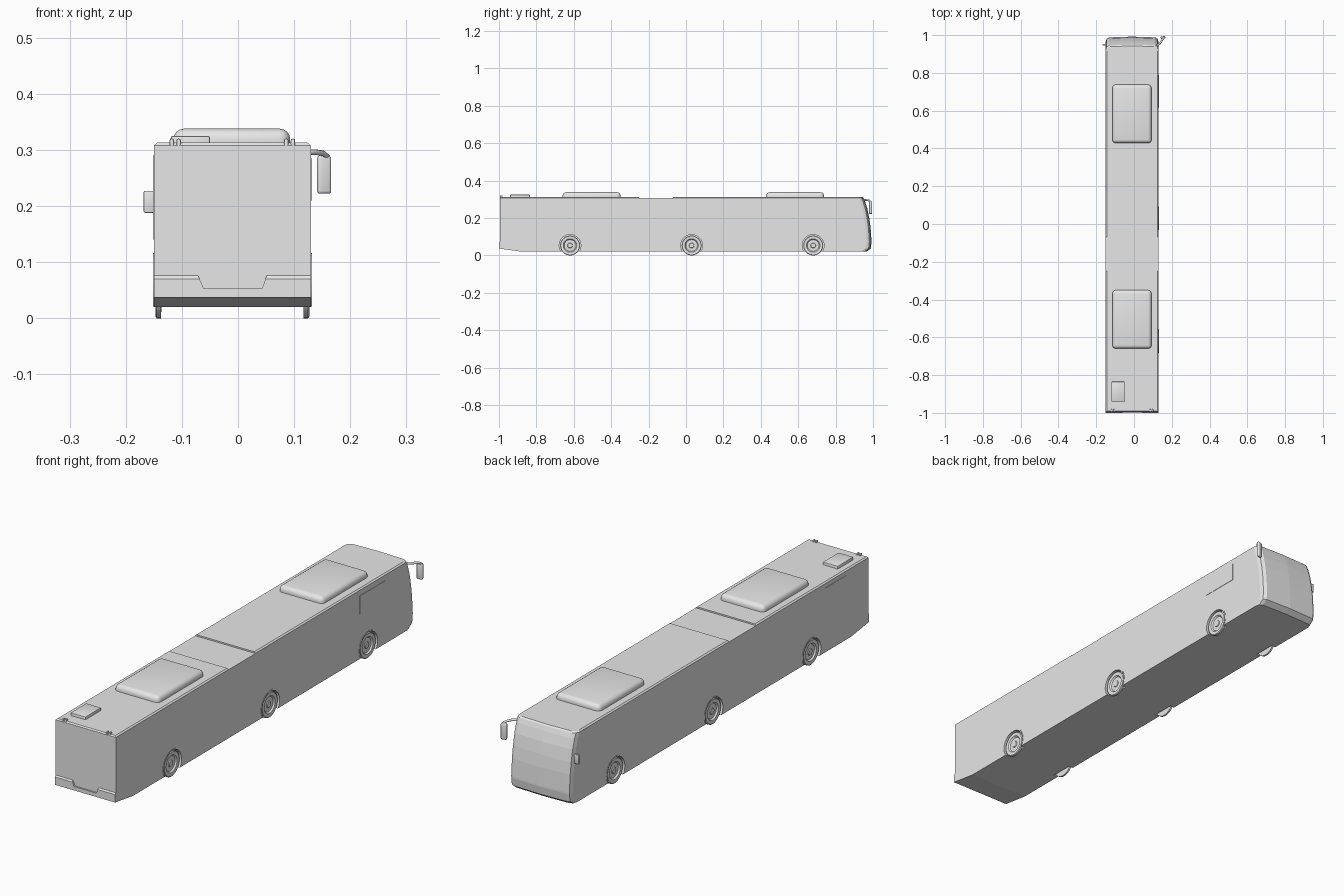
import bpy, bmesh
from math import sin, cos, radians
from mathutils import Vector, Matrix

if "Cube" in bpy.data.objects:
    bpy.data.objects.remove(bpy.data.objects["Cube"], do_unlink=True)

CX, HW = -0.01, 0.14           # body centre line and half width
AXLES = (-0.62, 0.03, 0.68)    # wheel positions along the body
HUB_Z = 0.053

grey = bpy.data.materials.new("light_grey")
grey.use_nodes = True
grey.diffuse_color = (0.8, 0.8, 0.8, 1)
grey.node_tree.nodes["Principled BSDF"].inputs["Base Color"].default_value = (0.8, 0.8, 0.8, 1)


def finish(name, bm, smooth=False):
    bmesh.ops.remove_doubles(bm, verts=bm.verts, dist=1e-6)
    bmesh.ops.recalc_face_normals(bm, faces=bm.faces)
    mesh = bpy.data.meshes.new(name)
    bm.to_mesh(mesh)
    bm.free()
    obj = bpy.data.objects.new(name, mesh)
    bpy.context.collection.objects.link(obj)
    mesh.materials.append(grey)
    if smooth:
        bpy.ops.object.select_all(action='DESELECT')
        bpy.context.view_layer.objects.active = obj
        obj.select_set(True)
        bpy.ops.object.shade_smooth_by_angle(angle=radians(35))
    return obj


def loft(name, rings, smooth=False):
    """Skin equal-length closed rings and cap both ends."""
    bm = bmesh.new()
    rows = [[bm.verts.new(p) for p in ring] for ring in rings]
    n = len(rows[0])
    for a, b in zip(rows, rows[1:]):
        for i in range(n):
            bm.faces.new((a[i], a[(i + 1) % n], b[(i + 1) % n], b[i]))
    bm.faces.new(rows[0])
    bm.faces.new(rows[-1])
    return finish(name, bm, smooth)


def box(name, lo, hi, bevel=0, segments=3, top_only=False, turn=0):
    lo, hi = Vector(lo), Vector(hi)
    bm = bmesh.new()
    bmesh.ops.create_cube(bm, size=1)
    mid = (lo + hi) / 2
    for v in bm.verts:
        v.co = mid + Vector(c * d for c, d in zip(v.co, hi - lo))
    if bevel:
        edges = [e for e in bm.edges
                 if not top_only or max(v.co.z for v in e.verts) > mid.z]
        bmesh.ops.bevel(bm, geom=edges, offset=bevel, segments=segments,
                        profile=0.5, affect='EDGES')
    if turn:
        bmesh.ops.rotate(bm, verts=bm.verts, cent=mid,
                         matrix=Matrix.Rotation(radians(turn), 3, 'Z'))
    return finish(name, bm, bool(bevel))


def lathe(name, profile, side, y, start=0, end=360, steps=40):
    """Sweep (radius, offset from body side) points about an axle."""
    bm = bmesh.new()
    rows = []
    for i in range(steps + 1):
        a = radians(start + (end - start) * i / steps)
        rows.append([bm.verts.new((CX + side * (HW + off), y + r * cos(a), HUB_Z + r * sin(a)))
                     for r, off in profile])
    for a, b in zip(rows, rows[1:]):
        for j in range(len(profile) - 1):
            bm.faces.new((a[j], a[j + 1], b[j + 1], b[j]))
    return finish(name, bm, True)


def cut(target, cutter):
    cutter.hide_render = True
    cutter.hide_set(True)
    mod = target.modifiers.new(cutter.name, 'BOOLEAN')
    mod.operation = 'DIFFERENCE'
    mod.solver = 'EXACT'
    mod.object = cutter


# Body shell: stacked plan outlines of (height, rear, nose, side inset)
levels = [
    (0.02, -0.88, 0.965, 0), (0.037, -1.0, 0.988, 0), (0.07, -1.0, 0.992, 0),
    (0.076, -0.995, 0.992, 0), (0.15, -0.995, 0.987, 0), (0.2, -0.995, 0.98, 0),
    (0.25, -0.995, 0.97, 0), (0.29, -0.995, 0.957, 0), (0.308, -0.995, 0.949, 0),
    (0.313, -0.99, 0.943, 0.006),
]


def outline(z, rear, nose, inset):
    w = HW - inset
    half = [(w, rear), (w, nose - 0.028), (w - 0.005, nose - 0.012), (w - 0.018, nose - 0.004)]
    pts = half + [(0, nose)] + [(-x, y) for x, y in reversed(half)]
    return [(CX + x, y, z) for x, y in pts]


body = loft("body_shell", [outline(*lv) for lv in levels])

# Lowered roof over the flexible joint
cut(body, box("joint_roof_cutter", (-0.3, -0.25, 0.307), (0.3, -0.07, 0.4)))

# Recessed number plate panel at the rear
panel = [(-0.061, 0.053), (0.043, 0.053), (0.051, 0.076), (-0.071, 0.076)]
cut(body, loft("plate_recess_cutter", [[(x, y, z) for x, z in panel] for y in (-1.05, -0.993)]))

# Wheels, wheel arches and arch trims
tyre = [(0, -0.006), (0.012, -0.006), (0.014, -0.009), (0.031, -0.010), (0.036, -0.004),
        (0.05, -0.003), (0.053, -0.005), (0.053, -0.013), (0, -0.014)]
arch = [(0, 0.02), (0.058, 0.02), (0.058, -0.02), (0, -0.02)]
trim = [(0.058, -0.004), (0.058, 0.0015), (0.063, 0.0015), (0.063, -0.004)]
for side, label in ((1, "left"), (-1, "right")):
    for y, place in zip(AXLES, ("rear", "middle", "front")):
        cut(body, lathe(f"{place}_{label}_arch_cutter", arch, side, y))
        lathe(f"{place}_{label}_wheel", tyre, side, y)
        lathe(f"{place}_{label}_arch_trim", trim, side, y, -31, 211)

# Roof units and rear hatch
for name, y in (("rear_roof_unit", -0.505), ("front_roof_unit", 0.583)):
    box(name, (-0.115, y - 0.155, 0.311), (0.093, y + 0.155, 0.338), 0.019, 4, True)
box("roof_hatch", (-0.12, -0.94, 0.311), (-0.05, -0.835, 0.325), 0.004, 2, True)

# Marker lamps along the rear roof edge
for i, x in enumerate((-0.118, -0.106, 0.086, 0.098)):
    box(f"marker_lamp_{i + 1}", (x - 0.004, -0.995, 0.308), (x + 0.004, -0.98, 0.32), 0.003, 2, True)

# Side panels
box("display_panel", (0.128, 0.62, 0.21), (0.1315, 0.79, 0.285))
box("engine_grille", (-0.1512, -0.85, 0.14), (-0.148, -0.71, 0.29))

# Long mirror arm and head on the left
arm = bpy.data.curves.new("mirror_arm", 'CURVE')
arm.dimensions = '3D'
arm.bevel_depth = 0.005
arm.bevel_resolution = 2
arm.use_fill_caps = True
spline = arm.splines.new('POLY')
path = [(0.122, 0.945, 0.295), (0.138, 0.957, 0.296), (0.152, 0.978, 0.294),
        (0.159, 0.988, 0.288), (0.158, 0.989, 0.27)]
spline.points.add(len(path) - 1)
for point, co in zip(spline.points, path):
    point.co = (*co, 1)
arm.materials.append(grey)
bpy.context.collection.objects.link(bpy.data.objects.new("mirror_arm", arm))
box("mirror_head", (0.141, 0.981, 0.222), (0.166, 0.994, 0.29), 0.005, 3, turn=15)

# Small mirror on the right
box("small_mirror", (-0.168, 0.944, 0.188), (-0.146, 0.953, 0.227), 0.002, 2)
